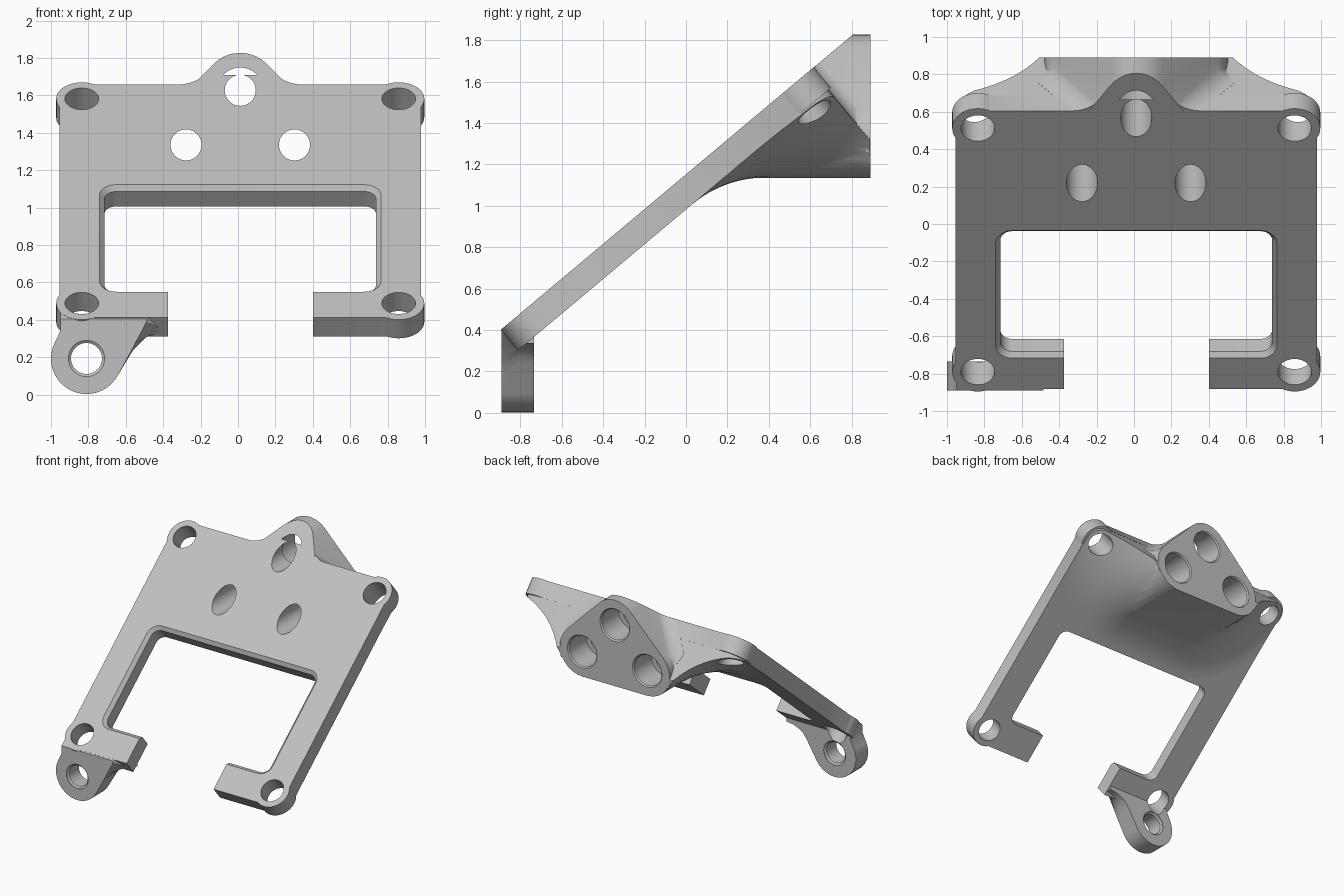
import bpy, bmesh
from math import sin, cos, acos, pi, atan2, radians
from mathutils import Vector, Matrix

cube = bpy.data.objects.get("Cube")
if cube:
    bpy.data.objects.remove(cube, do_unlink=True)

TILT = radians(40)
THICK = 0.13
MID = 0.012                      # middle of the plate in x
BACK = 0.89                      # rear mounting face
END = 1.95                       # plate length along its slope
CORNER = Vector((0, -0.89, 0.405))
SLOPE = Matrix.Translation(CORNER) @ Matrix.Rotation(TILT, 4, 'X')
FRONT = Matrix.Rotation(pi / 2, 4, 'X')
ALONG = Vector((0, cos(TILT), sin(TILT)))
UNDER = Vector((0, sin(TILT), -cos(TILT)))


def loft(name, rings):
    """Closed solid through rings of equal point count."""
    bm = bmesh.new()
    rows = [[bm.verts.new(p) for p in ring] for ring in rings]
    n = len(rows[0])
    for a, b in zip(rows, rows[1:]):
        for i in range(n):
            j = (i + 1) % n
            bm.faces.new((a[i], a[j], b[j], b[i]))
    bm.faces.new(rows[0])
    bm.faces.new(rows[-1])
    bmesh.ops.recalc_face_normals(bm, faces=bm.faces)
    mesh = bpy.data.meshes.new(name)
    bm.to_mesh(mesh)
    bm.free()
    obj = bpy.data.objects.new(name, mesh)
    bpy.context.collection.objects.link(obj)
    return obj


def stack(name, frame, *levels):
    """Loft of (outline, height) levels in a frame."""
    return loft(name, [[frame @ Vector((x, y, h)) for x, y in pts] for pts, h in levels])


def prism(name, pts, frame, lo, hi):
    return stack(name, frame, (pts, lo), (pts, hi))


def rounded(centres, r, steps=10):
    """Outline around equal discs (counter-clockwise): (point, normal) pairs."""
    result = []
    n = len(centres)
    for i, c in enumerate(centres):
        c = Vector(c)
        before, after = c - Vector(centres[i - 1]), Vector(centres[(i + 1) % n]) - c
        a0 = atan2(-before.x, before.y)
        sweep = (atan2(-after.x, after.y) - a0) % (2 * pi)
        for k in range(steps + 1):
            a = a0 + sweep * k / steps
            m = Vector((cos(a), sin(a)))
            result.append((c + m * r, m))
    return result


def outline(centres, r):
    return [p for p, m in rounded(centres, r)]


def arc(x, y, r, a0, a1, steps):
    angles = [a0 + (a1 - a0) * k / steps for k in range(steps + 1)]
    return [(x + r * cos(a), y + r * sin(a)) for a in angles]


def disc(x, y, r):
    return arc(x, y, r, 0, 2 * pi, 48)[:-1]


def rect(x0, x1, y0, y1):
    return [(x0, y0), (x1, y0), (x1, y1), (x0, y1)]


def bore(name, x, z, *steps):
    """Stepped round cutter along y from (radius, y) pairs."""
    return stack(name, FRONT, *[(disc(x, z, r), -y) for r, y in steps])


def volume(mesh):
    bm = bmesh.new()
    bm.from_mesh(mesh)
    v = bm.calc_volume(signed=True)
    bm.free()
    return v


def combine(obj, tool, operation):
    """Boolean with the first solver whose result has a plausible volume."""
    mod = obj.modifiers.new(operation, 'BOOLEAN')
    mod.operation = operation
    mod.object = tool
    before, other = volume(obj.data), volume(tool.data)
    lo, hi = {'UNION': (max(before, other), before + other),
              'DIFFERENCE': (before - other, before - 1e-7),
              'INTERSECT': (1e-7, min(before, other))}[operation]
    for solver, self_cut in (('MANIFOLD', False), ('EXACT', False), ('EXACT', True)):
        mod.solver = solver
        mod.use_self = self_cut
        graph = bpy.context.evaluated_depsgraph_get()
        mesh = bpy.data.meshes.new_from_object(obj.evaluated_get(graph))
        if lo - 1e-4 <= volume(mesh) <= hi + (1e-4 if operation != 'DIFFERENCE' else 0):
            break
    obj.modifiers.clear()
    obj.data = mesh
    bpy.data.objects.remove(tool, do_unlink=True)


def keep_under(obj, pts, gap=0.001):
    """Keep what lies below the plate's top plane, inside an outline."""
    combine(obj, prism("clip", pts, SLOPE, -3, -gap), 'INTERSECT')


def keep_ahead(obj, y):
    combine(obj, prism("clip", rect(-3, 3, -3, 4), FRONT, -y, 3), 'INTERSECT')


def fillet(name, profile, normal, offset, radius_of, push, steps=12):
    """Rolling-ball blend from a wall running along y to a plane."""
    columns = []
    for p, m in profile:
        r = radius_of(m)
        wall = Vector((m.x, 0, m.y))
        c = Vector((p.x, 0, p.y)) + wall * r
        c.y = (offset + r - normal.dot(c)) / normal.y
        column = [Vector((p.x, 5, p.y))]
        column += [c + r * (-wall).slerp(-normal, k / steps) for k in range(steps + 1)]
        column.append(c - normal * (r + push))
        columns.append(column)
    return loft(name, list(zip(*columns)))


# Sloping plate with four corner lobes
corners = [(MID - 0.847, 0.13), (MID + 0.847, 0.13), (MID + 0.847, 1.83), (MID - 0.847, 1.83)]
EDGE, LOBE = 0.12, 0.137
over = acos(EDGE / LOBE)
plate_pts = []
for i, (x, u) in enumerate(corners):
    plate_pts += arc(x, u, LOBE, pi + i * pi / 2 - over, pi * 1.5 + i * pi / 2 + over, 24)
bracket = prism("mounting_bracket", plate_pts, SLOPE, -THICK, 0)

# Triangular rear boss with wide flare and small shoulder blend
bolts = [(MID - 0.29, 1.335), (MID + 0.29, 1.335), (MID, 1.627)]
whole = rect(-2, 2, -2, 4)
boss = prism("boss", outline(bolts, 0.2), FRONT, -BACK, -0.05)
keep_under(boss, whole)
combine(bracket, boss, 'UNION')
flare = fillet("flare", rounded(bolts, 0.199), UNDER, UNDER.dot(CORNER) + THICK,
               lambda m: 0.55 * (1 + 0.6 * abs(m.x) * max(-m.y, 0)), 0.06)
keep_under(flare, outline(corners, EDGE - 0.001))
keep_ahead(flare, BACK - 0.001)
combine(bracket, flare, 'UNION')
shoulder = fillet("shoulder", rounded(bolts, 0.198), ALONG, ALONG.dot(CORNER) + END,
                  lambda m: 0.4 * max(m.y - 0.39, 0.01), 0.05)
keep_under(shoulder, whole, 0.002)
keep_ahead(shoulder, BACK - 0.002)
combine(bracket, shoulder, 'UNION')

# Hanging lug at the lower front corner, flaring into the rail behind its face
LX, LZ = -0.81, 0.193
ring = arc(LX, LZ, 0.19, radians(155), radians(330), 24)
left = [(-0.95, 0.6), (-0.95, 0.34)]
face = ring + [(-0.6, 0.18), (-0.575, 0.225), (-0.55, 0.275), (-0.52, 0.33),
               (-0.49, 0.39), (-0.47, 0.6)] + left
root = ring + [(-0.56, 0.24), (-0.53, 0.28), (-0.49, 0.308), (-0.44, 0.327),
               (-0.38, 0.335), (-0.38, 0.6)] + left
lug = stack("lug", FRONT, (face, BACK), (root, 0.8), (root, 0.735))
keep_under(lug, whole)
combine(bracket, lug, 'UNION')


# Window with a chamfered front edge, and the gap in the lower rail
def window(inset):
    r = 0.09 - inset
    x, lo, hi = 0.7525 - inset - r, 0.225 + inset + r, 1.116 - inset - r
    return outline([(MID - x, lo), (MID + x, lo), (MID + x, hi), (MID - x, hi)], r)


CH = 0.026
cutters = [
    stack("window", SLOPE, (window(-CH), CH), (window(CH), -CH), (window(CH), -0.3)),
    prism("gap", rect(-0.375, 0.4, -0.3, 0.4), SLOPE, -0.3, 0.1),
    bore("lug_hole", LX, LZ, (0.097, -1), (0.097, -0.885), (0.083, -0.875),
         (0.083, -0.75), (0.097, -0.74), (0.097, -0.6)),
]
# Corner holes and counterbored bolt holes
cutters += [prism("corner_hole", disc(x, u, 0.09), SLOPE, -0.6, 0.1) for x, u in corners]
cutters += [bore("bolt_hole", x, z, (0.083, -0.5), (0.083, 0.665), (0.122, 0.665),
                 (0.122, 0.88), (0.132, 0.891), (0.132, 1.2)) for x, z in bolts]
for cutter in cutters:
    combine(bracket, cutter, 'DIFFERENCE')

# Single grey finish
grey = bpy.data.materials.new("plain_grey")
grey.use_nodes = True
colour = (0.53, 0.53, 0.53, 1)
grey.diffuse_color = colour
grey.node_tree.nodes["Principled BSDF"].inputs["Base Color"].default_value = colour
bracket.data.materials.clear()
bracket.data.materials.append(grey)
for poly in bracket.data.polygons:
    poly.material_index = 0

bpy.ops.object.select_all(action='DESELECT')
bracket.select_set(True)
bpy.context.view_layer.objects.active = bracket
bpy.ops.object.shade_smooth_by_angle(angle=radians(30))
